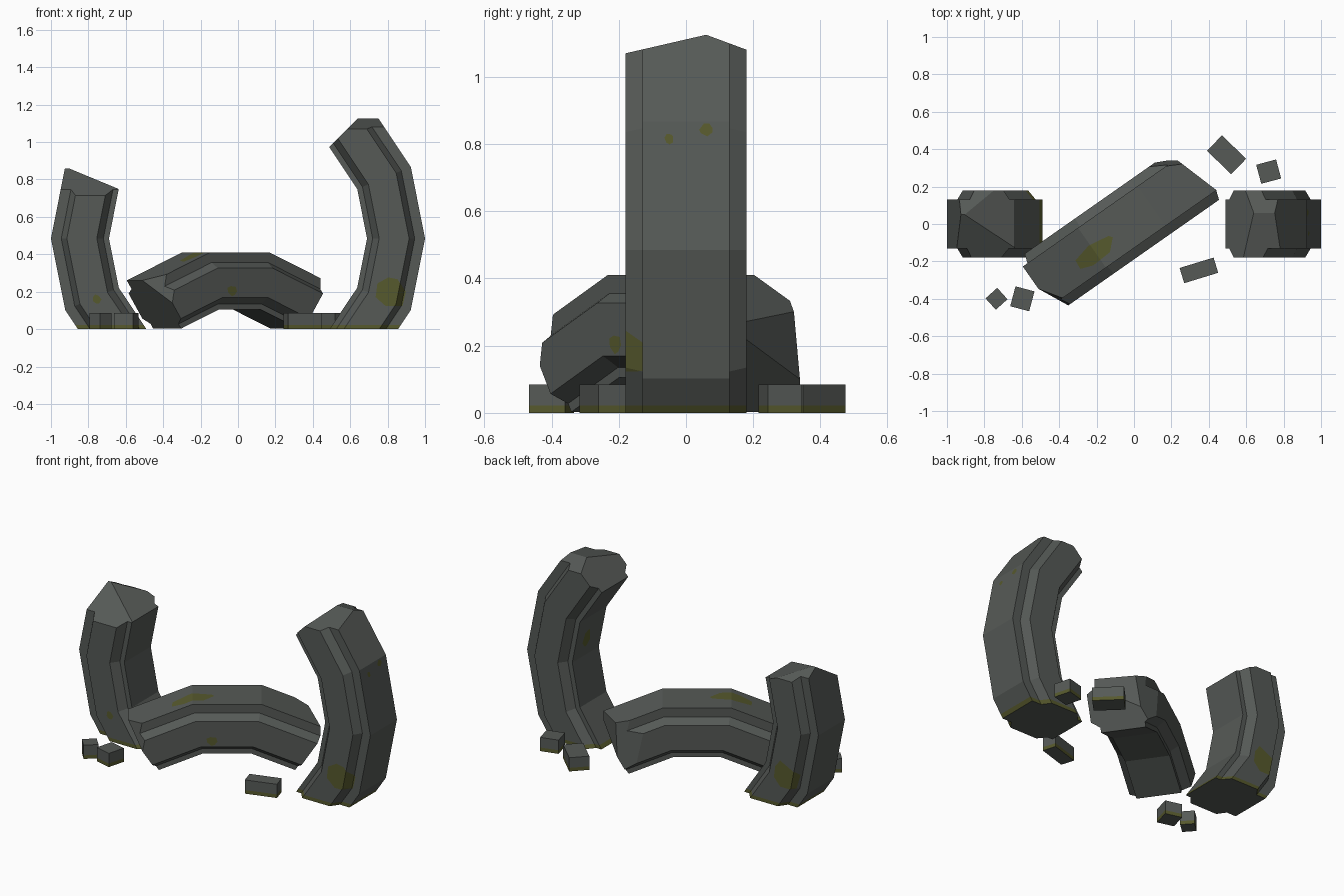
import bpy, bmesh, math, random
from mathutils import Vector, Matrix

if "Cube" in bpy.data.objects:
    bpy.data.objects.remove(bpy.data.objects["Cube"])

random.seed(4)


def material(name, rgb):
    m = bpy.data.materials.new(name)
    m.diffuse_color = (*rgb, 1)
    m.use_nodes = True
    m.node_tree.nodes["Principled BSDF"].inputs["Base Color"].default_value = m.diffuse_color
    return m


STONE = material("dark stone", (0.092, 0.101, 0.094))
MOSS = material("moss", (0.094, 0.100, 0.026))

# half of the stepped ring section: (radius, half depth)
HALF = [(0.69, 0.13), (0.72, 0.13), (0.755, 0.18),
        (0.915, 0.18), (0.945, 0.13), (1.0, 0.13)]
SECTION = [(r, -y) for r, y in HALF] + [(r, y) for r, y in reversed(HALF)]


def ring_piece(angles, cz):
    """Sweep the section along an arc of the 16-sided ring."""
    bm = bmesh.new()
    loops = []
    for a in angles:
        c, s = math.cos(math.radians(a)), math.sin(math.radians(a))
        loops.append([bm.verts.new((r * c, y, cz + r * s)) for r, y in SECTION])
    n = len(SECTION)
    for l0, l1 in zip(loops, loops[1:]):
        for i in range(n):
            j = (i + 1) % n
            bm.faces.new((l0[i], l0[j], l1[j], l1[i]))
    bm.faces.new(loops[0])
    bm.faces.new(loops[-1])
    bmesh.ops.recalc_face_normals(bm, faces=bm.faces)
    return bm


def slice_off(bm, point, normal):
    """Remove everything beyond a plane and cap the cut."""
    bmesh.ops.bisect_plane(bm, geom=bm.verts[:] + bm.edges[:] + bm.faces[:], dist=1e-5,
                           plane_co=point, plane_no=normal, clear_outer=True)
    bmesh.ops.holes_fill(bm, edges=[e for e in bm.edges if e.is_boundary], sides=0)
    bmesh.ops.recalc_face_normals(bm, faces=bm.faces)


def moss_base(bm, h=0.022):
    bmesh.ops.bisect_plane(bm, geom=bm.verts[:] + bm.edges[:] + bm.faces[:], dist=1e-5,
                           plane_co=(0, 0, h), plane_no=(0, 0, 1))
    for f in bm.faces:
        if f.calc_center_median().z < h and f.normal.z > -0.9:
            f.material_index = 1


def moss_patch(bm, centre, d, ru, rv, depth=0.12):
    """Cut an irregular mossy patch into the faces that look along d."""
    c, d = Vector(centre), Vector(d).normalized()
    u = d.cross(Vector((0, 1, 0) if abs(d.y) < 0.5 else (0, 0, 1))).normalized()
    v = d.cross(u)
    planes = []
    for k in range(7):
        a = math.tau * k / 7 + random.uniform(-0.25, 0.25)
        off = u * math.cos(a) * ru + v * math.sin(a) * rv
        no = (u * math.cos(a) / ru + v * math.sin(a) / rv).normalized()
        planes.append((c + off * random.uniform(0.75, 1.0), no))

    def facing(f):
        m = f.calc_center_median() - c
        return f.normal.dot(d) > 0.5 and abs(m.dot(d)) < depth
    for co, no in planes:
        fs = [f for f in bm.faces if facing(f)]
        geom = set(fs)
        for f in fs:
            geom.update(f.edges)
            geom.update(f.verts)
        bmesh.ops.bisect_plane(bm, geom=list(geom), dist=1e-5, plane_co=co, plane_no=no)
    for f in bm.faces:
        m = f.calc_center_median()
        if facing(f) and all((m - co).dot(no) < 0 for co, no in planes):
            f.material_index = 1


def finish(bm, name, matrix=Matrix()):
    me = bpy.data.meshes.new(name)
    bm.to_mesh(me)
    bm.free()
    me.materials.append(STONE)
    me.materials.append(MOSS)
    ob = bpy.data.objects.new(name, me)
    ob.matrix_world = matrix
    bpy.context.collection.objects.link(ob)


# tall standing right side of the ring
bm = ring_piece([-45, -22.5, 0, 22.5, 45], 0.485)
slice_off(bm, (0, 0, 0), (0, 0, -1))
slice_off(bm, (0, 0.06, 1.125), (0, -0.23, 1))
slice_off(bm, (0, 0.06, 1.125), (0, 0.37, 1))
moss_base(bm)
moss_patch(bm, (0.81, -0.18, 0.2), (0, -1, 0), 0.09, 0.09)
moss_patch(bm, (0.96, -0.05, 0.82), (1, 0, 0.2), 0.015, 0.015)
moss_patch(bm, (0.96, 0.06, 0.85), (1, 0, 0.2), 0.022, 0.02)
moss_patch(bm, (0.68, 0.02, 0.6), (-1, 0, 0), 0.06, 0.04)
finish(bm, "standing_arch_right")

# shorter broken left side
bm = ring_piece([225, 202.5, 180, 157.5], 0.485)
slice_off(bm, (0, 0, 0), (0, 0, -1))
slice_off(bm, (-0.9, 0.05, 0.86), (0, -0.63, 1))
slice_off(bm, (-0.9, 0.05, 0.86), (0, 0.5, 1))
moss_base(bm)
moss_patch(bm, (-0.755, -0.18, 0.16), (0, -1, 0), 0.025, 0.025)
moss_patch(bm, (-0.8, 0.18, 0.2), (0, 1, 0), 0.08, 0.08)
finish(bm, "standing_arch_left")

# fallen crown of the arch, lying turned between the stumps
bm = ring_piece([56.25, 78.75, 101.25, 123.75], -0.571)
slice_off(bm, (0.45, 0.10, 0.25), (0.49, 0.87, 0.1))
slice_off(bm, (0.53, -0.14, 0.25), (0.95, 0.3, 0))
slice_off(bm, (-0.53, -0.06, 0.25), (-0.8, -0.5, 0.15))
slice_off(bm, (-0.40, -0.13, 0.345), (-0.45, -0.6, 0.65))
moss_patch(bm, (-0.19, -0.03, 0.41), (0, 0, 1), 0.12, 0.06)
moss_patch(bm, (-0.083, -0.18, 0.205), (0, -1, 0), 0.035, 0.03)
finish(bm, "fallen_crown", Matrix.Translation((-0.065, -0.015, 0))
       @ Matrix.Rotation(math.radians(35), 4, 'Z'))

# rubble blocks: x, y, length, width, turn
BLOCKS = [(0.495, 0.37, 0.18, 0.115, -44), (0.72, 0.28, 0.11, 0.105, 15),
          (0.347, -0.248, 0.19, 0.085, 17), (-0.597, -0.4, 0.105, 0.11, -15),
          (-0.735, -0.4, 0.084, 0.082, 42)]
for i, (x, y, l, w, a) in enumerate(BLOCKS):
    bm = bmesh.new()
    bmesh.ops.create_cube(bm, size=1, matrix=Matrix.Translation((0, 0, 0.0425))
                          @ Matrix.Diagonal((l, w, 0.085, 1)))
    moss_base(bm)
    finish(bm, f"rubble_block_{i + 1}", Matrix.Translation((x, y, 0))
           @ Matrix.Rotation(math.radians(a), 4, 'Z'))
